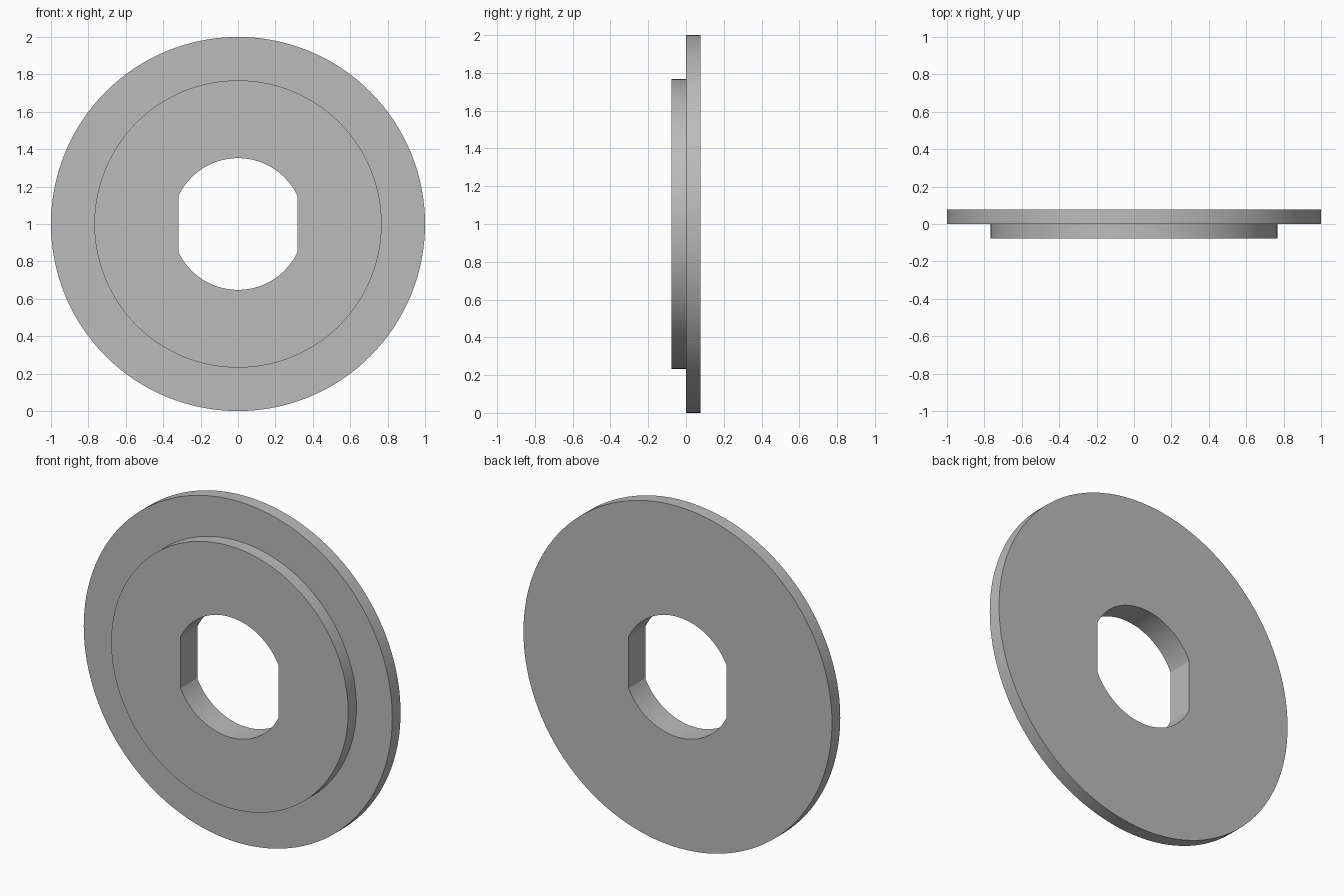
import bpy
import bmesh
import math

cube = bpy.data.objects.get("Cube")
if cube:
    bpy.data.objects.remove(cube, do_unlink=True)

FLANGE_R, BOSS_R = 1.0, 0.768
HOLE_R, FLAT_X = 0.352, 0.318
HALF_DEPTH = 0.077
SEGMENTS = 128

# Plain grey metal
grey = bpy.data.materials.new("grey metal")
grey.use_nodes = True
colour = (0.5, 0.5, 0.5, 1)
grey.diffuse_color = colour
grey.node_tree.nodes["Principled BSDF"].inputs["Base Color"].default_value = colour

# Even steps round the circle, plus the exact corners of the hole's flats
corner = math.acos(FLAT_X / HOLE_R)
angles = [math.tau * i / SEGMENTS for i in range(SEGMENTS)]
angles += [corner, math.pi - corner, math.pi + corner, math.tau - corner]
angles.sort()


def circle(radius):
    return lambda a: radius


def hole(a):
    """Round hole cut off by a flat on each side."""
    return min(HOLE_R, FLAT_X / max(abs(math.cos(a)), 1e-6))


bm = bmesh.new()


def ring(radius_at, y):
    return [bm.verts.new((radius_at(a) * math.cos(a), y, 1 + radius_at(a) * math.sin(a)))
            for a in angles]


# Cross-section of the stepped washer, from the front of the hole to the back
section = [
    ring(hole, -HALF_DEPTH),
    ring(circle(BOSS_R), -HALF_DEPTH),
    ring(circle(BOSS_R), 0),
    ring(circle(FLANGE_R), 0),
    ring(circle(FLANGE_R), HALF_DEPTH),
    ring(hole, HALF_DEPTH),
]
count = len(angles)
for k, near in enumerate(section):
    far = section[(k + 1) % len(section)]
    for i in range(count):
        j = (i + 1) % count
        bm.faces.new((near[i], near[j], far[j], far[i]))
bmesh.ops.recalc_face_normals(bm, faces=bm.faces)

mesh = bpy.data.meshes.new("stepped_washer")
bm.to_mesh(mesh)
bm.free()
mesh.materials.append(grey)
washer = bpy.data.objects.new("stepped_washer", mesh)
bpy.context.collection.objects.link(washer)

# Smooth round walls with crisp rims and flats
bpy.ops.object.select_all(action="DESELECT")
washer.select_set(True)
bpy.context.view_layer.objects.active = washer
bpy.ops.object.shade_smooth_by_angle(angle=math.radians(15))
